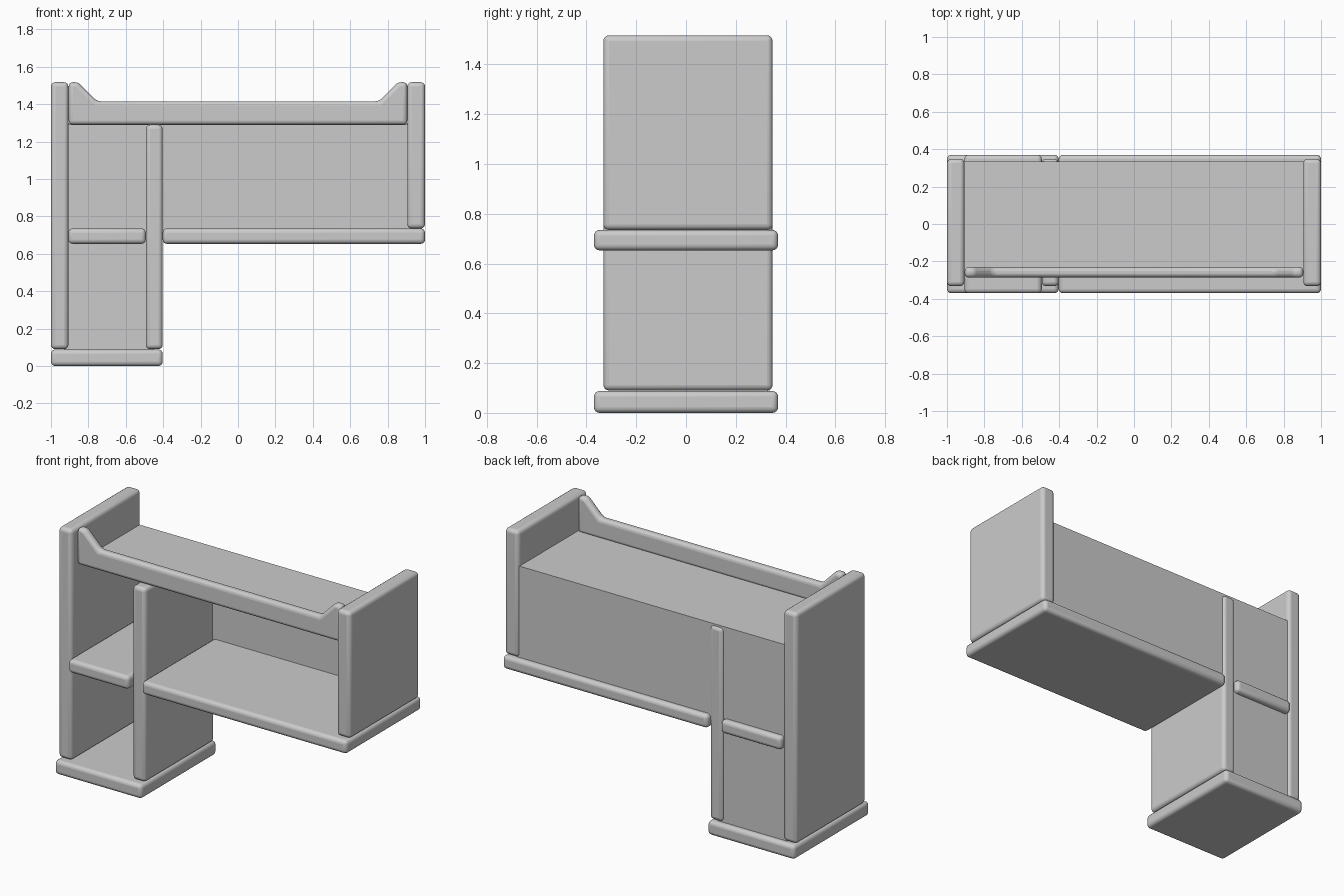
import bpy, bmesh

if "Cube" in bpy.data.objects:
    bpy.data.objects.remove(bpy.data.objects["Cube"])


def finish(name, bm, bevel):
    bmesh.ops.recalc_face_normals(bm, faces=bm.faces)
    me = bpy.data.meshes.new(name)
    bm.to_mesh(me)
    bm.free()
    ob = bpy.data.objects.new(name, me)
    bpy.context.collection.objects.link(ob)
    if bevel:
        mod = ob.modifiers.new("rounded_edges", 'BEVEL')
        mod.width = bevel
        mod.segments = 4
        mod.limit_method = 'ANGLE'
    bpy.ops.object.select_all(action='DESELECT')
    bpy.context.view_layer.objects.active = ob
    ob.select_set(True)
    bpy.ops.object.shade_smooth_by_angle()
    return ob


def prism(name, profile, y0, y1, bevel=0.023):
    """Extrude an x-z profile from y0 to y1."""
    bm = bmesh.new()
    face = bm.faces.new([bm.verts.new((x, y0, z)) for x, z in profile])
    ext = bmesh.ops.extrude_face_region(bm, geom=[face])
    moved = [g for g in ext['geom'] if isinstance(g, bmesh.types.BMVert)]
    bmesh.ops.translate(bm, verts=moved, vec=(0, y1 - y0, 0))
    return finish(name, bm, bevel)


def slab(name, x0, x1, y0, y1, z0, z1, bevel=0.023):
    return prism(name, [(x0, z0), (x1, z0), (x1, z1), (x0, z1)], y0, y1, bevel)


# Horizontal boards
SHELF_Y = (-0.37, 0.37)
slab("base_board", -1, -0.403, *SHELF_Y, 0, 0.088)
slab("small_shelf", -0.907, -0.493, *SHELF_Y, 0.653, 0.735)
slab("large_shelf", -0.403, 1, *SHELF_Y, 0.653, 0.735)

# Upright panels
SIDE_Y = (-0.332, 0.348)
slab("left_side", -1, -0.907, *SIDE_Y, 0.09, 1.517)
slab("divider", -0.493, -0.403, *SIDE_Y, 0.09, 1.29)
slab("right_side", 0.905, 1, *SIDE_Y, 0.735, 1.517)

# Thin L-shaped back panel and thin top panel
prism("back_panel", [(-0.93, 0.07), (-0.45, 0.07), (-0.45, 0.7), (0.93, 0.7),
                     (0.93, 1.287), (-0.93, 1.287)], 0.325, 0.335, 0)
slab("top_panel", -0.93, 0.93, -0.26, 0.335, 1.287, 1.3, 0)

# Front rail with raised ends
right = [(0.905, 1.29), (0.905, 1.517), (0.855, 1.517), (0.755, 1.415)]
left = [(-x, z) for x, z in reversed(right)]
prism("front_rail", right + left, -0.286, -0.23, 0.022)
